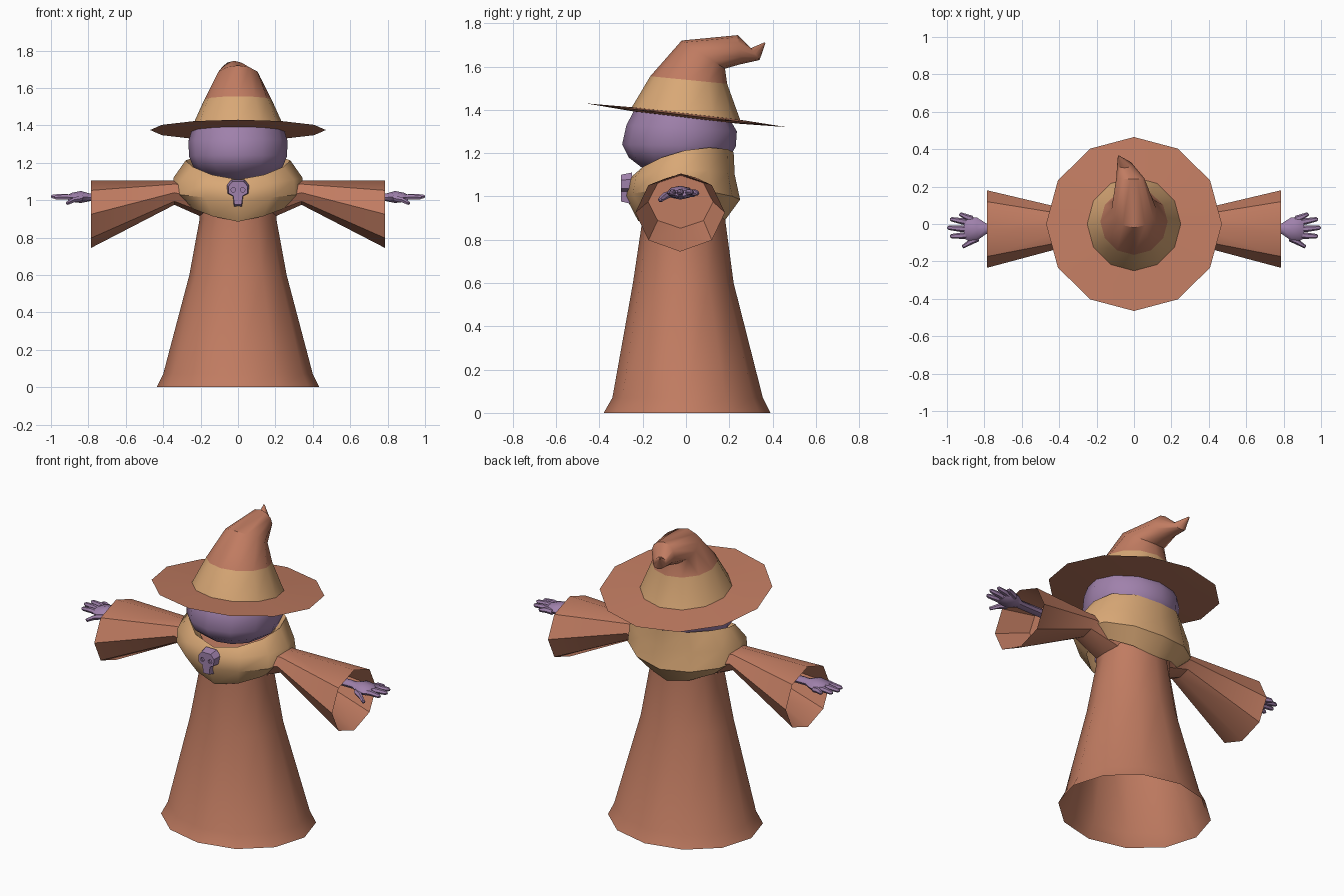
import bpy
import bmesh
from math import cos, sin, pi, radians

cube = bpy.data.objects.get("Cube")
if cube:
    bpy.data.objects.remove(cube, do_unlink=True)


def material(name, rgb):
    m = bpy.data.materials.new(name)
    m.use_nodes = True
    m.diffuse_color = (*rgb, 1)
    m.node_tree.nodes["Principled BSDF"].inputs["Base Color"].default_value = (*rgb, 1)
    return m


ROBE = material("rust cloth", (0.53, 0.20, 0.12))
TAN = material("tan cloth", (0.69, 0.39, 0.18))
PURPLE = material("purple skin", (0.35, 0.22, 0.41))


def finish(name, bm, mats, angle):
    bmesh.ops.recalc_face_normals(bm, faces=bm.faces)
    mesh = bpy.data.meshes.new(name)
    bm.to_mesh(mesh)
    bm.free()
    for m in mats:
        mesh.materials.append(m)
    ob = bpy.data.objects.new(name, mesh)
    bpy.context.collection.objects.link(ob)
    if angle:
        bpy.ops.object.select_all(action="DESELECT")
        ob.select_set(True)
        bpy.context.view_layer.objects.active = ob
        bpy.ops.object.shade_smooth_by_angle(angle=radians(angle))
    return ob


def loft(name, rings, mats, caps=(True, True), band=None, angle=40):
    """Skin a stack of rings; the row numbered band takes the second material."""
    bm = bmesh.new()
    loops = [[bm.verts.new(p) for p in ring] for ring in rings]
    n = len(loops[0])
    for row, (a, b) in enumerate(zip(loops, loops[1:])):
        for i in range(n):
            j = (i + 1) % n
            f = bm.faces.new((a[i], a[j], b[j], b[i]))
            f.material_index = int(row == band)
    for loop, wanted in zip((loops[0], loops[-1]), caps):
        if wanted:
            bm.faces.new(loop)
    return finish(name, bm, mats, angle)


def level(front, back, rx, x=0, lift=0, n=12):
    """Ring through a front and a back (y, z) point, half width rx, raised sides."""
    my, mz = (front[0] + back[0]) / 2, (front[1] + back[1]) / 2
    hy, hz = (back[0] - front[0]) / 2, (back[1] - front[1]) / 2
    turns = [2 * pi * i / n for i in range(n)]
    return [(x + rx * cos(t), my + hy * sin(t),
             mz + hz * sin(t) + lift * abs(cos(t)) ** 1.5) for t in turns]


def across(x, y, z, ry, rz, n=8):
    """Upright ring facing along x."""
    turns = [2 * pi * i / n for i in range(n)]
    return [(x, y + ry * cos(t), z + rz * sin(t)) for t in turns]


# Robe, open at the hem
loft("robe", [
    level((-0.38, 0), (0.39, 0), 0.435),
    level((-0.34, 0.07), (0.355, 0.07), 0.4),
    level((-0.245, 0.6), (0.22, 0.6), 0.26),
    level((-0.2, 0.9), (0.18, 0.9), 0.205),
    level((-0.21, 1.08), (0.18, 1.1), 0.22),
], [ROBE], caps=(False, True))

# Shoulder cape with a dipped neckline
loft("cape", [
    level((-0.22, 0.885), (0.18, 0.89), 0.27, lift=0.08),
    level((-0.28, 1.0), (0.25, 0.985), 0.35, lift=0.04),
    level((-0.265, 1.08), (0.225, 1.1), 0.345, lift=0.03),
    level((-0.23, 1.11), (0.22, 1.205), 0.28, lift=0.055),
    level((-0.19, 1.06), (0.18, 1.15), 0.22, lift=0.04),
], [TAN], caps=(False, False))

# Head
loft("head", [
    level((-0.1, 1.09), (0.06, 1.1), 0.08),
    level((-0.2, 1.13), (0.13, 1.13), 0.17),
    level((-0.265, 1.18), (0.2, 1.18), 0.24),
    level((-0.295, 1.24), (0.23, 1.23), 0.262),
    level((-0.275, 1.33), (0.235, 1.3), 0.265),
    level((-0.235, 1.405), (0.2, 1.36), 0.245),
], [PURPLE])

# Pointed hat: underside, brim, band, bent crown and curled tip
loft("hat", [
    level((-0.24, 1.392), (0.24, 1.336), 0.24),
    level((-0.465, 1.43), (0.465, 1.32), 0.47),
    level((-0.25, 1.412), (0.25, 1.354), 0.25),
    level((-0.165, 1.555), (0.19, 1.52), 0.18),
    level((-0.02, 1.72), (0.18, 1.59), 0.12),
    level((0.24, 1.745), (0.25, 1.61), 0.075, x=-0.02),
    level((0.3, 1.685), (0.34, 1.63), 0.04, x=-0.05),
    level((0.363, 1.712), (0.367, 1.708), 0.003, x=-0.083),
], [ROBE, TAN], band=2)

# Arms: flared sleeves, palms and fingers on both sides
FINGERS = [  # base y, tip x, tip y, tip z
    (0.025, 0.935, 0.05, 1.015),
    (0.005, 0.985, 0.025, 1.02),
    (-0.03, 1.0, -0.02, 1.02),
    (-0.06, 0.985, -0.065, 1.015),
    (-0.075, 0.92, -0.118, 0.985),
]
for side, s in (("left", 1), ("right", -1)):
    loft(side + "_sleeve", [
        across(s * 0.17, -0.01, 1.0, 0.13, 0.1),
        across(s * 0.34, -0.02, 1.04, 0.095, 0.065),
        across(s * 0.785, -0.027, 0.925, 0.207, 0.18),
        across(s * 0.59, -0.025, 0.975, 0.15, 0.122),
    ], [ROBE])
    loft(side + "_palm", [
        across(s * 0.58, -0.025, 1.015, 0.03, 0.022),
        across(s * 0.79, -0.025, 1.015, 0.028, 0.02),
        across(s * 0.84, -0.027, 1.017, 0.062, 0.032),
        across(s * 0.89, -0.025, 1.015, 0.063, 0.024),
        across(s * 0.91, -0.025, 1.015, 0.05, 0.014),
    ], [PURPLE])
    for k, (y, tx, ty, tz) in enumerate(FINGERS):
        root = 0.83 if k == 4 else 0.86
        loft(f"{side}_finger_{k + 1}", [
            across(s * root, y, 1.01, 0.018, 0.016, 6),
            across(s * (root + tx) / 2, (y + ty) / 2, (1.02 + tz) / 2, 0.017, 0.016, 6),
            across(s * (tx - 0.01), ty, tz, 0.012, 0.012, 6),
            across(s * tx, ty, tz, 0.004, 0.006, 6),
        ], [PURPLE])


def plate(name, outline, y0, y1, bevel=1.0):
    """Flat shape in xz, narrowed toward the front face at y0."""
    cx = sum(p[0] for p in outline) / len(outline)
    cz = sum(p[1] for p in outline) / len(outline)
    front = [(cx + (x - cx) * bevel, y0, cz + (z - cz) * bevel) for x, z in outline]
    back = [(x, y1, z) for x, z in outline]
    return loft(name, [back, front], [PURPLE], angle=0)


# Skull clasp with sunken eyes
half = [(0.022, 0.965), (0.03, 1.02), (0.058, 1.035), (0.06, 1.08), (0.035, 1.11)]
clasp = plate("skull_clasp", half + [(-x, z) for x, z in reversed(half)], -0.3, -0.25, 0.85)
for side, s in (("left", 1), ("right", -1)):
    eye = [(s * 0.025 + 0.013 * cos(i * pi / 3), 1.055 + 0.013 * sin(i * pi / 3)) for i in range(6)]
    cutter = plate(side + "_eye_cutter", eye, -0.32, -0.288)
    cutter.hide_render = True
    cutter.hide_viewport = True
    cut = clasp.modifiers.new(side + " eye", "BOOLEAN")
    cut.operation = "DIFFERENCE"
    cut.object = cutter
